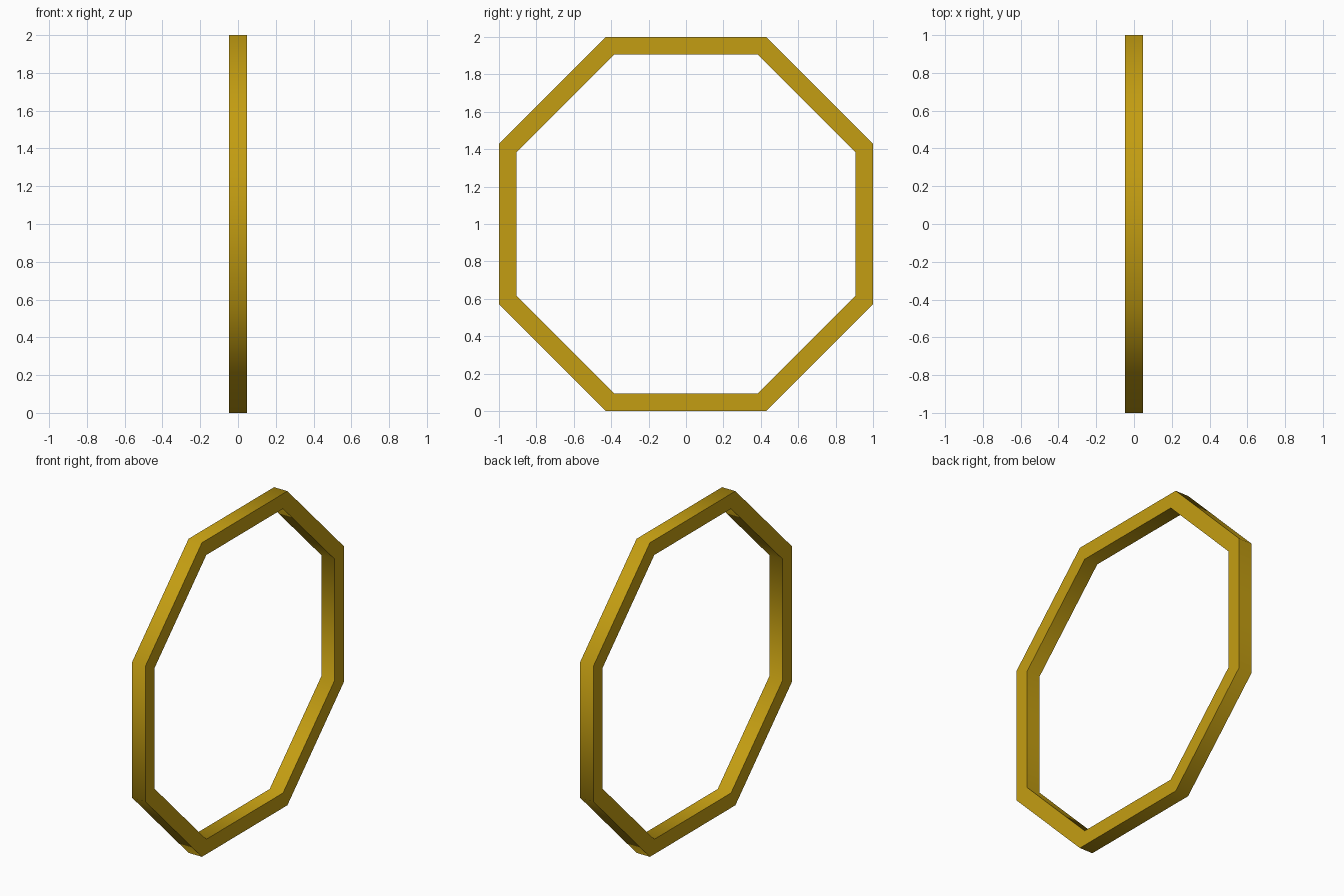
import bpy, bmesh, math

if "Cube" in bpy.data.objects:
    bpy.data.objects.remove(bpy.data.objects["Cube"])

HALF_WIDTH = 0.047


def octagon(bm, x, flat, reach):
    """Octagon in the YZ plane: half flat length and half height."""
    pts = [(flat, reach), (reach, flat), (reach, -flat), (flat, -reach)]
    pts += [(-y, -z) for y, z in pts]
    return [bm.verts.new((x, y, z + 1.0)) for y, z in pts]


# Octagonal ring with a square section
bm = bmesh.new()
loops = [octagon(bm, -HALF_WIDTH, 0.43, 1.0),
         octagon(bm, HALF_WIDTH, 0.43, 1.0),
         octagon(bm, HALF_WIDTH, 0.386, 0.905),
         octagon(bm, -HALF_WIDTH, 0.386, 0.905)]
for k in range(4):
    a, b = loops[k], loops[(k + 1) % 4]
    for i in range(8):
        j = (i + 1) % 8
        bm.faces.new((a[i], a[j], b[j], b[i]))
bmesh.ops.recalc_face_normals(bm, faces=bm.faces)

mesh = bpy.data.meshes.new("octagonal_ring")
bm.to_mesh(mesh)
bm.free()
ring = bpy.data.objects.new("octagonal_ring", mesh)
bpy.context.collection.objects.link(ring)

# Gold colour
gold = bpy.data.materials.new("gold")
gold.diffuse_color = (0.55, 0.34, 0.006, 1.0)
gold.use_nodes = True
gold.node_tree.nodes["Principled BSDF"].inputs["Base Color"].default_value = gold.diffuse_color
mesh.materials.append(gold)

# Smooth around the rim, sharp at the square section's edges
bpy.context.view_layer.objects.active = ring
ring.select_set(True)
bpy.ops.object.shade_smooth_by_angle(angle=math.radians(60))
